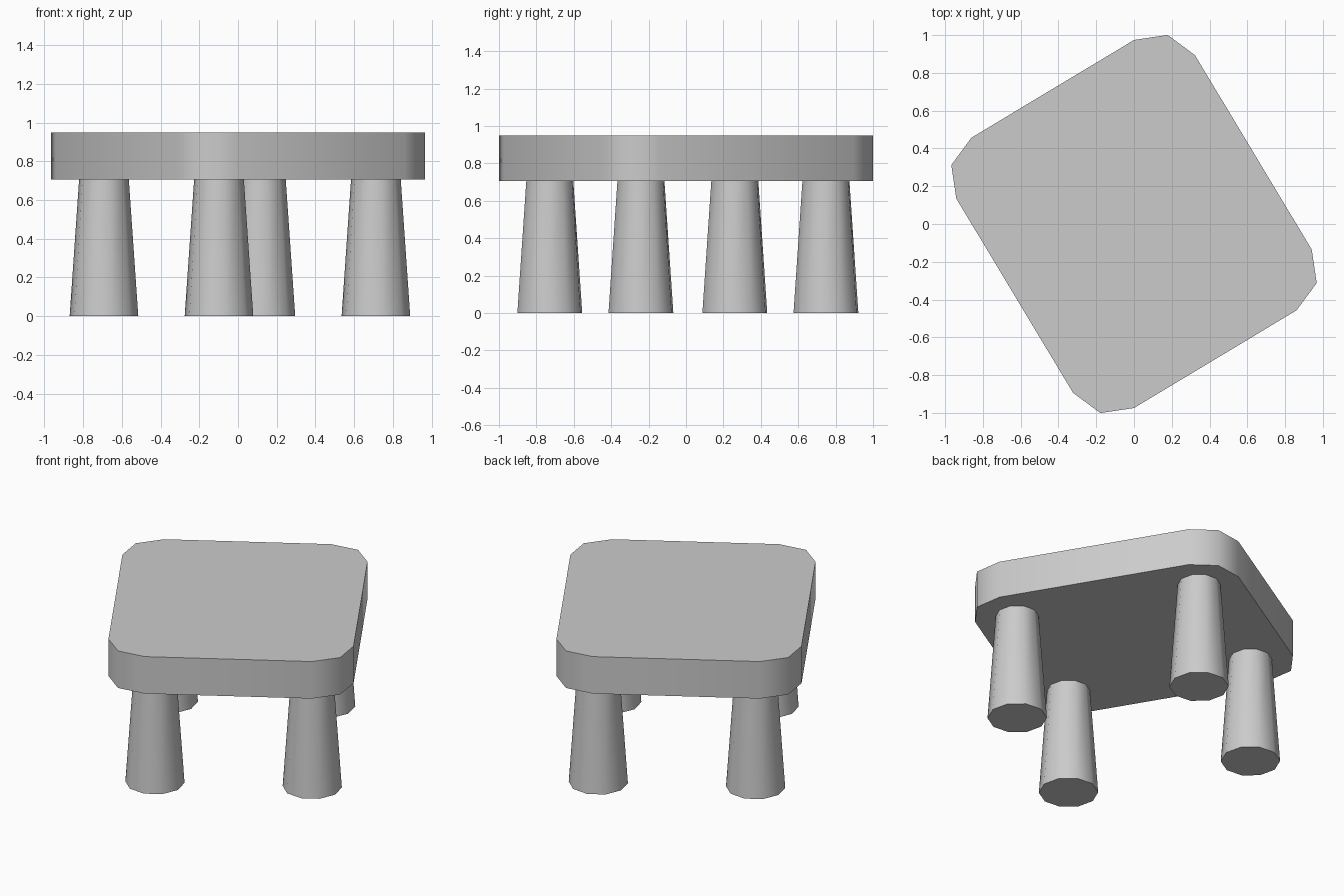
import bpy, bmesh
from math import sin, cos, pi, radians

if "Cube" in bpy.data.objects:
    bpy.data.objects.remove(bpy.data.objects["Cube"])

TURN = radians(31)  # the whole stool is turned about z


def loft(name, rings, location=(0, 0, 0)):
    """Closed solid from two matching rings of (x, y, z) points."""
    bm = bmesh.new()
    low, high = [[bm.verts.new(p) for p in ring] for ring in rings]
    n = len(low)
    bm.faces.new(low[::-1])
    bm.faces.new(high)
    for i in range(n):
        j = (i + 1) % n
        bm.faces.new((low[i], low[j], high[j], high[i]))
    mesh = bpy.data.meshes.new(name)
    bm.to_mesh(mesh)
    bm.free()
    ob = bpy.data.objects.new(name, mesh)
    bpy.context.collection.objects.link(ob)
    ob.location = location
    ob.rotation_euler.z = TURN
    bpy.ops.object.select_all(action='DESELECT')
    ob.select_set(True)
    bpy.context.view_layer.objects.active = ob
    bpy.ops.object.shade_smooth_by_angle(angle=radians(50))
    return ob


def circle(radius, z, sides=10):
    return [(radius * cos(2 * pi * i / sides), radius * sin(2 * pi * i / sides), z)
            for i in range(sides)]


# Seat: rectangle with two-segment rounded corners
def seat_ring(z, cx=0.502, cy=0.60, r=0.235):
    pts = []
    for k, (sx, sy) in enumerate([(1, 1), (-1, 1), (-1, -1), (1, -1)]):
        for step in range(3):
            a = k * pi / 2 + step * pi / 4
            pts.append((sx * cx + r * cos(a), sy * cy + r * sin(a), z))
    return pts


loft("seat", [seat_ring(0.705), seat_ring(0.95)])

# Legs: tapered ten-sided posts near the seat corners
for side, sx in (("left", -1), ("right", 1)):
    for end, sy in (("front", -1), ("back", 1)):
        x, y = sx * 0.473, sy * 0.577
        place = (x * cos(TURN) - y * sin(TURN) + 0.01,
                 x * sin(TURN) + y * cos(TURN) + 0.01, 0)
        loft(f"{end}_{side}_leg", [circle(0.178, 0), circle(0.129, 0.705)], place)
